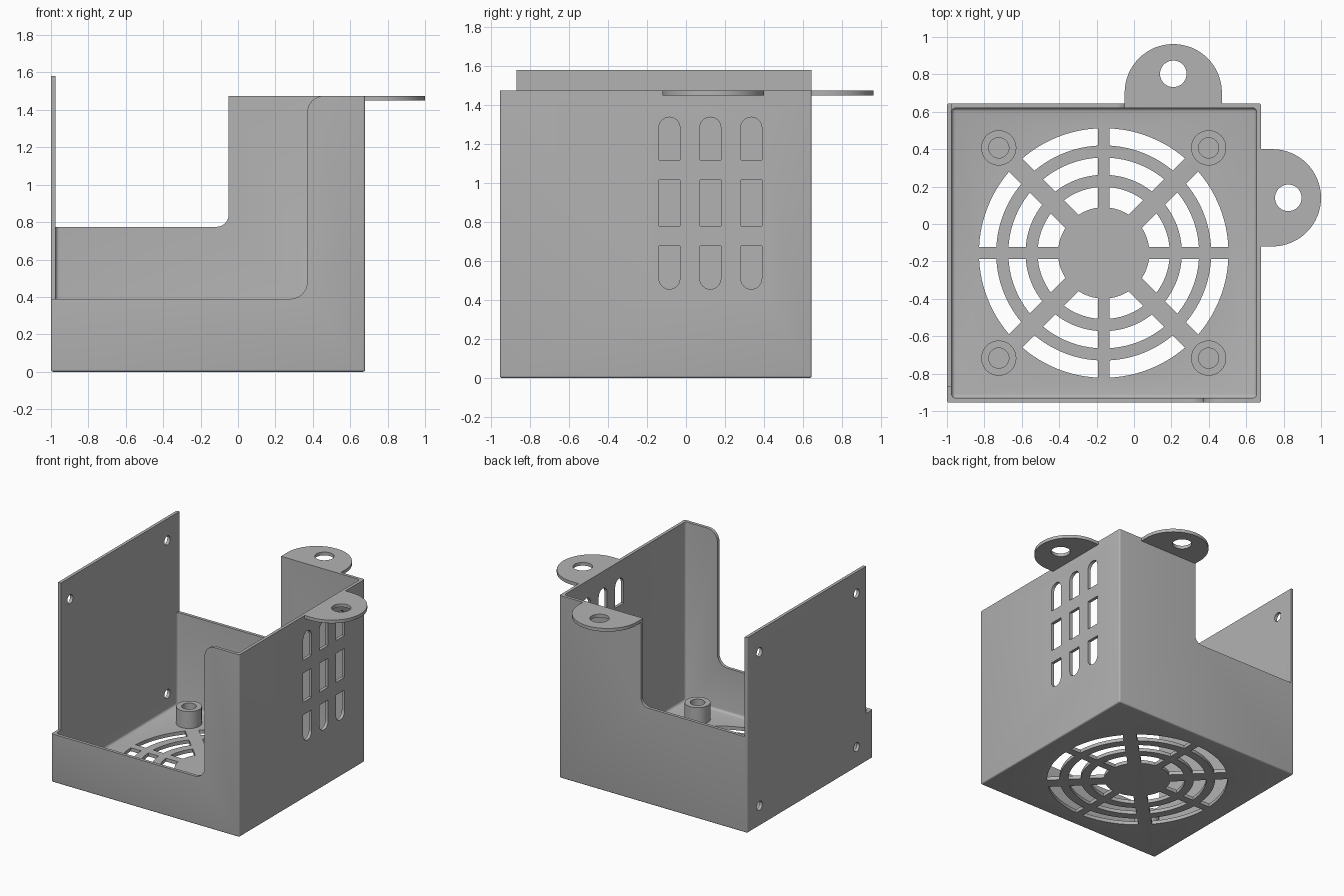
import bpy, bmesh
from math import sin, cos, asin, pi, radians

if "Cube" in bpy.data.objects:
    bpy.data.objects.remove(bpy.data.objects["Cube"])

grey = bpy.data.materials.new("plain_grey")
grey.use_nodes = True
COLOUR = (0.45, 0.45, 0.45, 1)
grey.diffuse_color = COLOUR
grey.node_tree.nodes["Principled BSDF"].inputs["Base Color"].default_value = COLOUR


def arc(cx, cy, r, start, end, steps=12):
    angles = [radians(start + (end - start) * i / steps) for i in range(steps + 1)]
    return [(cx + r * cos(a), cy + r * sin(a)) for a in angles]


def circle(cx, cy, r, steps=40):
    return arc(cx, cy, r, 0, 360, steps)[:-1]


def rect(x0, x1, y0, y1):
    return [(x0, y0), (x1, y0), (x1, y1), (x0, y1)]


def prism(name, profiles, axis, lo, hi):
    """Extrude closed 2D profiles along an axis into one mesh object."""
    place = {"x": lambda u, v, w: (w, u, v),
             "y": lambda u, v, w: (u, w, v),
             "z": lambda u, v, w: (u, v, w)}[axis]
    bm = bmesh.new()
    for profile in profiles:
        low = [bm.verts.new(place(u, v, lo)) for u, v in profile]
        high = [bm.verts.new(place(u, v, hi)) for u, v in profile]
        bm.faces.new(low)
        bm.faces.new(high)
        for i in range(len(low)):
            j = (i + 1) % len(low)
            bm.faces.new((low[i], low[j], high[j], high[i]))
    bmesh.ops.recalc_face_normals(bm, faces=bm.faces)
    mesh = bpy.data.meshes.new(name)
    bm.to_mesh(mesh)
    bm.free()
    mesh.materials.append(grey)
    ob = bpy.data.objects.new(name, mesh)
    bpy.context.collection.objects.link(ob)
    return ob


def activate(ob):
    bpy.ops.object.select_all(action="DESELECT")
    ob.select_set(True)
    bpy.context.view_layer.objects.active = ob


def bevel(ob, width, segments=4):
    mod = ob.modifiers.new("bevel", "BEVEL")
    mod.width, mod.segments = width, segments
    activate(ob)
    bpy.ops.object.modifier_apply(modifier=mod.name)


def cut(ob, cutter):
    mod = ob.modifiers.new("cut", "BOOLEAN")
    mod.operation, mod.solver, mod.object = "DIFFERENCE", "EXACT", cutter
    activate(ob)
    bpy.ops.object.modifier_apply(modifier=mod.name)
    bpy.data.objects.remove(cutter)


def smooth(ob):
    activate(ob)
    bpy.ops.object.shade_smooth_by_angle(angle=radians(32))


# Main dimensions
LEFT, RIGHT, FRONT, BACK = -1.0, 0.68, -0.955, 0.645
WALL, FLOOR, RIM, TALL = 0.025, 0.028, 1.475, 1.58
FAN_X, FAN_Y = -0.162, -0.155

# Hollow housing with softened edges
housing = prism("housing", [rect(LEFT, RIGHT, FRONT, BACK)], "z", 0, TALL + 0.2)
bevel(housing, 0.012)
cavity = prism("cavity", [rect(LEFT + WALL, RIGHT - WALL, FRONT + WALL, BACK - WALL)],
               "z", FLOOR, 2.2)
bevel(cavity, 0.02)
cut(housing, cavity)

# Top trim: the left panel stands taller than the other walls
cut(housing, prism("top_trim", [rect(-2, 2, -2, 2)], "z", TALL, 3))
cut(housing, prism("rim_trim", [rect(LEFT + WALL, 2, -2, 2)], "z", RIM, 3))

# Front opening with rounded corners
front_profile = ([(-1.2, 0.39)] + arc(0.28, 0.48, 0.09, -90, 0)
                 + arc(0.46, RIM - 0.09, 0.09, 180, 90) + [(0.46, 2), (-1.2, 2)])
cut(housing, prism("front_opening", [front_profile], "y", -1.2, -0.87))

# Back opening with one rounded corner
back_profile = ([(LEFT + WALL, 0.775)] + arc(-0.115, 0.84, 0.065, -90, 0)
                + [(-0.05, 2), (LEFT + WALL, 2)])
cut(housing, prism("back_opening", [back_profile], "y", 0.58, 0.8))

# Vent slots in the right wall: arched top, plain middle, arched bottom
vents = []
for y in (-0.085, 0.125, 0.335):
    h = 0.054
    vents.append([(y - h, 1.118), (y + h, 1.118)] + arc(y, 1.338 - h, h, 0, 180))
    vents.append(rect(y - h, y + h, 0.78, 1.015))
    vents.append([(y + h, 0.677), (y - h, 0.677)] + arc(y, 0.456 + h, h, 180, 360))
cut(housing, prism("vents", vents, "x", 0.6, 0.8))

# Screw holes in the left panel
holes = [circle(y, z, 0.036, 24) for y in (-0.75, 0.49) for z in (0.165, 1.405)]
cut(housing, prism("screw_holes", holes, "x", -1.1, -0.9))

# Fan grille: three rings of slots between eight straight spokes
slots = []
for inner, outer in ((0.244, 0.353), (0.418, 0.51), (0.575, 0.667)):
    for k in range(8):
        first, last = (0.031, 0.05) if k % 2 == 0 else (0.05, 0.031)
        span = []
        for r in (outer, inner):
            a = 45 * k + asin(first / r) * 180 / pi
            b = 45 * (k + 1) - asin(last / r) * 180 / pi
            span.append(arc(FAN_X, FAN_Y, r, a, b))
        slots.append(span[0] + span[1][::-1])
cut(housing, prism("grille_slots", slots, "z", -0.1, 0.1))
smooth(housing)

# Fan mounting posts with blind bores
for side, sx in (("right", -1), ("left", 1)):
    for end, sy in (("front", -1), ("back", 1)):
        x, y = FAN_X + sx * 0.561, FAN_Y + sy * 0.562
        post = prism(f"{end}_{side}_post", [circle(x, y, 0.094)], "z", 0.015, 0.165)
        cut(post, prism("bore", [circle(x, y, 0.054)], "z", FLOOR + 0.002, 0.3))
        smooth(post)

# Mounting ears on the rim
EAR = 0.26
side_ear = prism("side_ear", [[(RIGHT - 0.005, 0.14 - EAR)]
                 + arc(1 - EAR, 0.14, EAR, -90, 90, 32)
                 + [(RIGHT - 0.005, 0.14 + EAR)]], "z", RIM - 0.026, RIM)
cut(side_ear, prism("ear_hole", [circle(0.825, 0.14, 0.071)], "z", 1, 2))
back_ear = prism("back_ear", [[(0.21 + EAR, BACK - 0.005)]
                 + arc(0.21, 0.962 - EAR, EAR, 0, 180, 32)
                 + [(0.21 - EAR, BACK - 0.005)]], "z", RIM - 0.026, RIM)
cut(back_ear, prism("ear_hole", [circle(0.21, 0.803, 0.071)], "z", 1, 2))
for ear in (side_ear, back_ear):
    smooth(ear)
